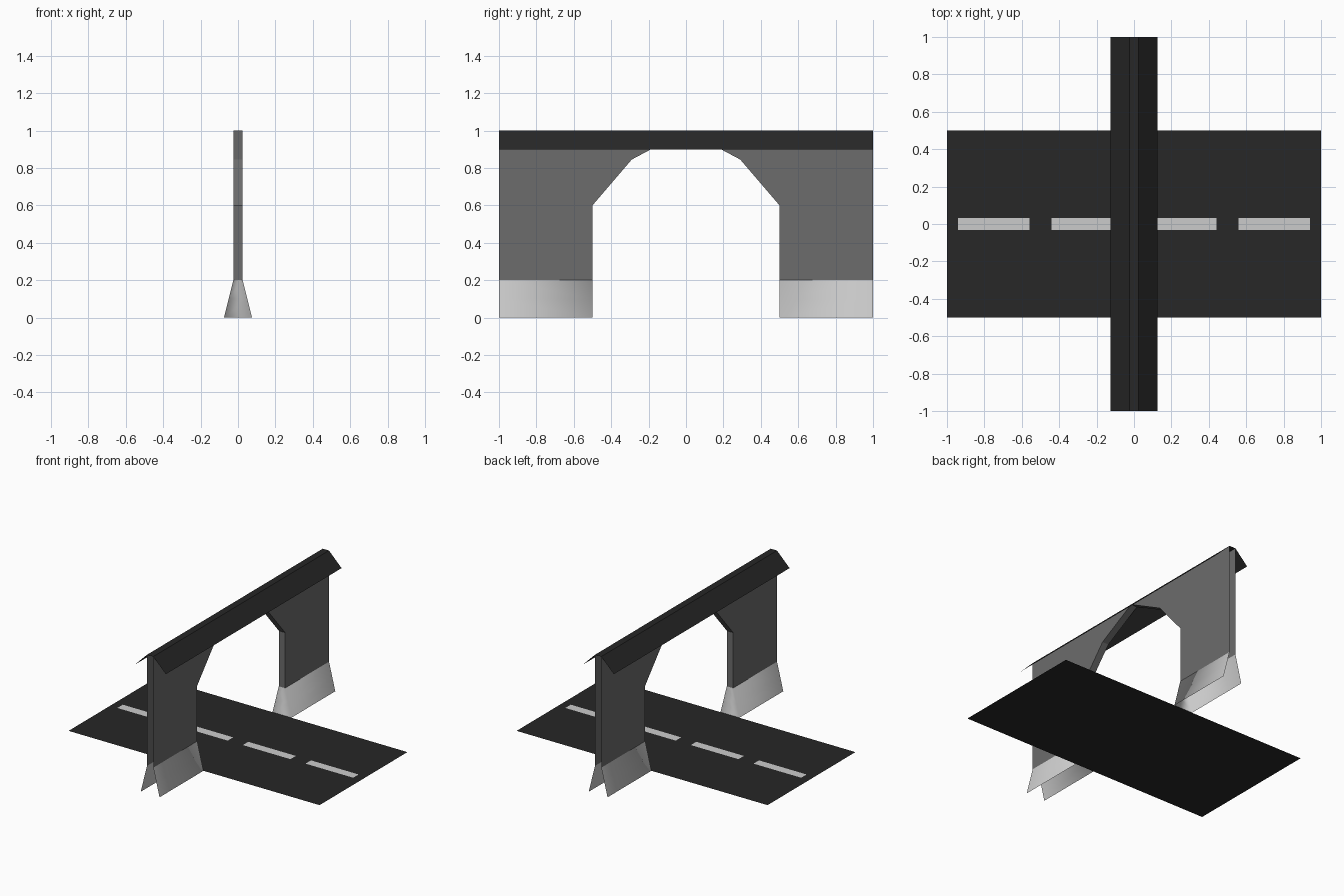
import bpy

if "Cube" in bpy.data.objects:
    bpy.data.objects.remove(bpy.data.objects["Cube"])


def material(name, value):
    m = bpy.data.materials.new(name)
    m.diffuse_color = (value, value, value, 1)
    m.use_nodes = True
    m.node_tree.nodes["Principled BSDF"].inputs["Base Color"].default_value = m.diffuse_color
    return m


def sheet(name, verts, faces, mat=None, mirror_y=False, smooth=False):
    me = bpy.data.meshes.new(name)
    me.from_pydata(verts, [], faces)
    if smooth:
        me.polygons.foreach_set("use_smooth", [True] * len(me.polygons))
    if mat:
        me.materials.append(mat)
    ob = bpy.data.objects.new(name, me)
    bpy.context.collection.objects.link(ob)
    if mirror_y:
        mod = ob.modifiers.new("Mirror", 'MIRROR')
        mod.use_axis = (False, True, False)
        mod.merge_threshold = 0.0005
    return ob


dark = material("asphalt", 0.02)
stone = material("dark_stone", 0.15)
paint = material("road_paint", 0.8)

T = 0.025  # half wall thickness

# Wall with arched opening: one half, open at the outer end, mirrored
outline = [(1, 0.2), (1, 1), (0, 1), (0.29, 0.845), (0.5, 0.6), (0.5, 0.2)]
n = len(outline)
verts = [(T, y, z) for y, z in outline] + [(-T, y, z) for y, z in outline]
faces = [list(range(n)), list(range(2 * n - 1, n - 1, -1))]
for i in range(2, n - 1):  # arch lining
    faces.append([i + 1 + n, i + 1, i, i + n])
sheet("wall", verts, faces, stone, mirror_y=True)

# Flared footing: hollow, closed at the opening, open at the outer end
verts, faces = [], []
for z, w in [(0.2, 0.025), (0.1, 0.05), (0, 0.075)]:
    verts += [(w, 1, z), (w, 0.5, z), (-w, 0.5, z), (-w, 1, z)]
for r in (0, 4):
    for i in range(3):
        a = r + i
        faces.append([a, a + 1, a + 5, a + 4])
sheet("footing", verts, faces, mirror_y=True, smooth=True)

# Folded roof cap
profile = [(-0.125, 0.9), (-T, 1), (T, 1), (0.125, 0.9)]
verts = [(x, y, z) for y in (-1, 1) for x, z in profile]
sheet("roof_cap", verts, [[i, i + 1, i + 5, i + 4] for i in range(3)], dark)


def rectangle(name, x0, x1, half, z, mat):
    sheet(name, [(x0, -half, z), (x1, -half, z), (x1, half, z), (x0, half, z)],
          [[0, 1, 2, 3]], mat)


# Road and its centre dashes
rectangle("road", -1, 1, 0.5, 0, dark)
for i in range(4):
    c = -0.75 + 0.5 * i
    rectangle("lane_dash", c - 0.19, c + 0.19, 0.031, 0.002, paint)
